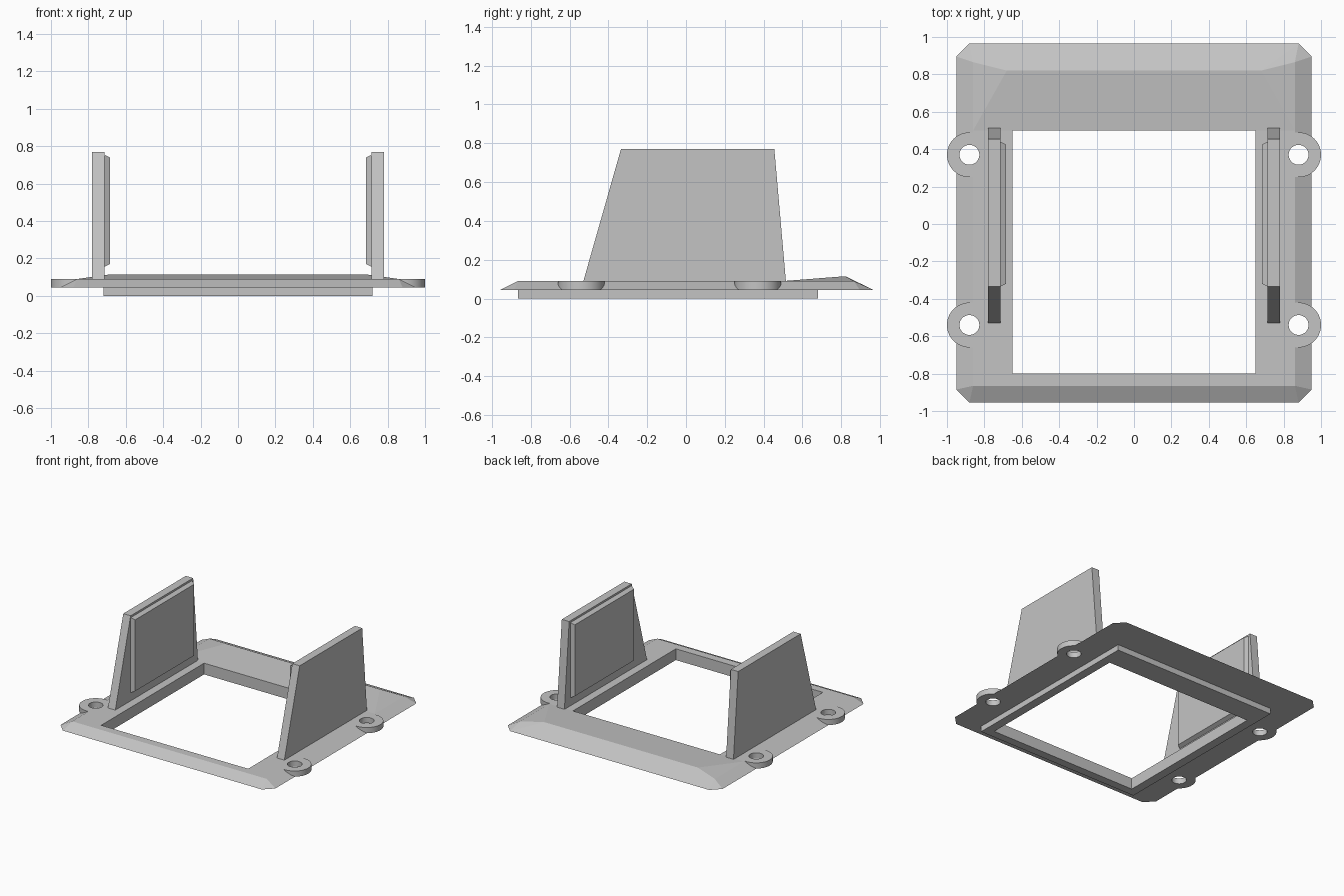
import bpy, bmesh
from mathutils import Matrix

cube = bpy.data.objects.get("Cube")
if cube:
    bpy.data.objects.remove(cube, do_unlink=True)

grey = bpy.data.materials.new("plain_grey")
grey.use_nodes = True
COLOR = (0.55, 0.55, 0.55, 1)
grey.diffuse_color = COLOR
grey.node_tree.nodes["Principled BSDF"].inputs["Base Color"].default_value = COLOR


def finish(name, bm):
    bmesh.ops.recalc_face_normals(bm, faces=bm.faces)
    mesh = bpy.data.meshes.new(name)
    bm.to_mesh(mesh)
    bm.free()
    mesh.materials.append(grey)
    obj = bpy.data.objects.new(name, mesh)
    bpy.context.collection.objects.link(obj)
    return obj


def hull(name, points, mirrored=False):
    """Convex solid around points, optionally with their mirror images in x."""
    if mirrored:
        points = points + [(-x, y, z) for x, y, z in points]
    bm = bmesh.new()
    verts = [bm.verts.new(p) for p in points]
    bmesh.ops.convex_hull(bm, input=verts)
    bmesh.ops.dissolve_limit(bm, angle_limit=0.001, verts=bm.verts, edges=bm.edges)
    return finish(name, bm)


def box(name, x, y0, y1, z0, z1):
    return hull(name, [(x, y, z) for y in (y0, y1) for z in (z0, z1)], True)


def disc(name, x, y, radius, z0, z1):
    bm = bmesh.new()
    bmesh.ops.create_cone(bm, cap_ends=True, segments=48, radius1=radius,
                          radius2=radius, depth=z1 - z0,
                          matrix=Matrix.Translation((x, y, (z0 + z1) / 2)))
    return finish(name, bm)


def select_only(obj):
    bpy.ops.object.select_all(action='DESELECT')
    obj.select_set(True)
    bpy.context.view_layer.objects.active = obj


def cut(obj, cutter):
    select_only(obj)
    mod = obj.modifiers.new("cut", 'BOOLEAN')
    mod.operation = 'DIFFERENCE'
    mod.solver = 'EXACT'
    mod.object = cutter
    bpy.ops.object.modifier_apply(modifier=mod.name)


LOW, TOP = 0.045, 0.09

# Sloped plate with clipped corners
back_corner = (0.88, 0.965, LOW)
back_top = (0.86, 0.865, TOP)
plate = hull("frame_plate", [
    (0.88, -0.955, LOW), (0.95, -0.885, LOW), (0.95, 0.895, LOW), back_corner,
    (0.86, -0.865, TOP), back_top], True)

# Raised ridge along the back
hull("back_ridge", [(0.65, 0.5, TOP), (0.86, 0.5, TOP), back_top,
                    (0.68, 0.82, 0.115), back_corner], True)

# Lower rim and the rectangular opening
rim = box("lower_rim", 0.72, -0.865, 0.68, 0, LOW)
opening = box("opening_cutter", 0.65, -0.8, 0.5, -0.1, 0.2)
opening.hide_render = True
cut(plate, opening)
cut(rim, opening)
bpy.data.objects.remove(opening, do_unlink=True)

# Four screw ears with through holes
for side, s in (("left", 1), ("right", -1)):
    for end, y in (("front", -0.54), ("back", 0.37)):
        ear = disc(f"{end}_{side}_ear", s * 0.88, y, 0.12, LOW, TOP)
        drill = disc("hole_cutter", s * 0.88, y, 0.053, -0.1, 0.2)
        drill.hide_render = True
        cut(ear, drill)
        cut(plate, drill)
        bpy.data.objects.remove(drill, do_unlink=True)
        select_only(ear)
        bpy.ops.object.shade_smooth_by_angle()

# Upright side walls with bevelled inner pads
wall_profile = [(-0.53, 0.085), (0.515, 0.085), (0.455, 0.77), (-0.335, 0.77)]
for side, s in (("left", 1), ("right", -1)):
    hull(f"{side}_wall", [(s * x, y, z) for x in (0.715, 0.78) for y, z in wall_profile])
    hull(f"{side}_inner_pad", [
        (s * x, y, z)
        for x, inset in ((0.72, 0), (0.715, 0), (0.685, 0.015))
        for y in (-0.335 + inset, 0.44 - inset)
        for z in (0.155 + inset, 0.755 - inset)])
